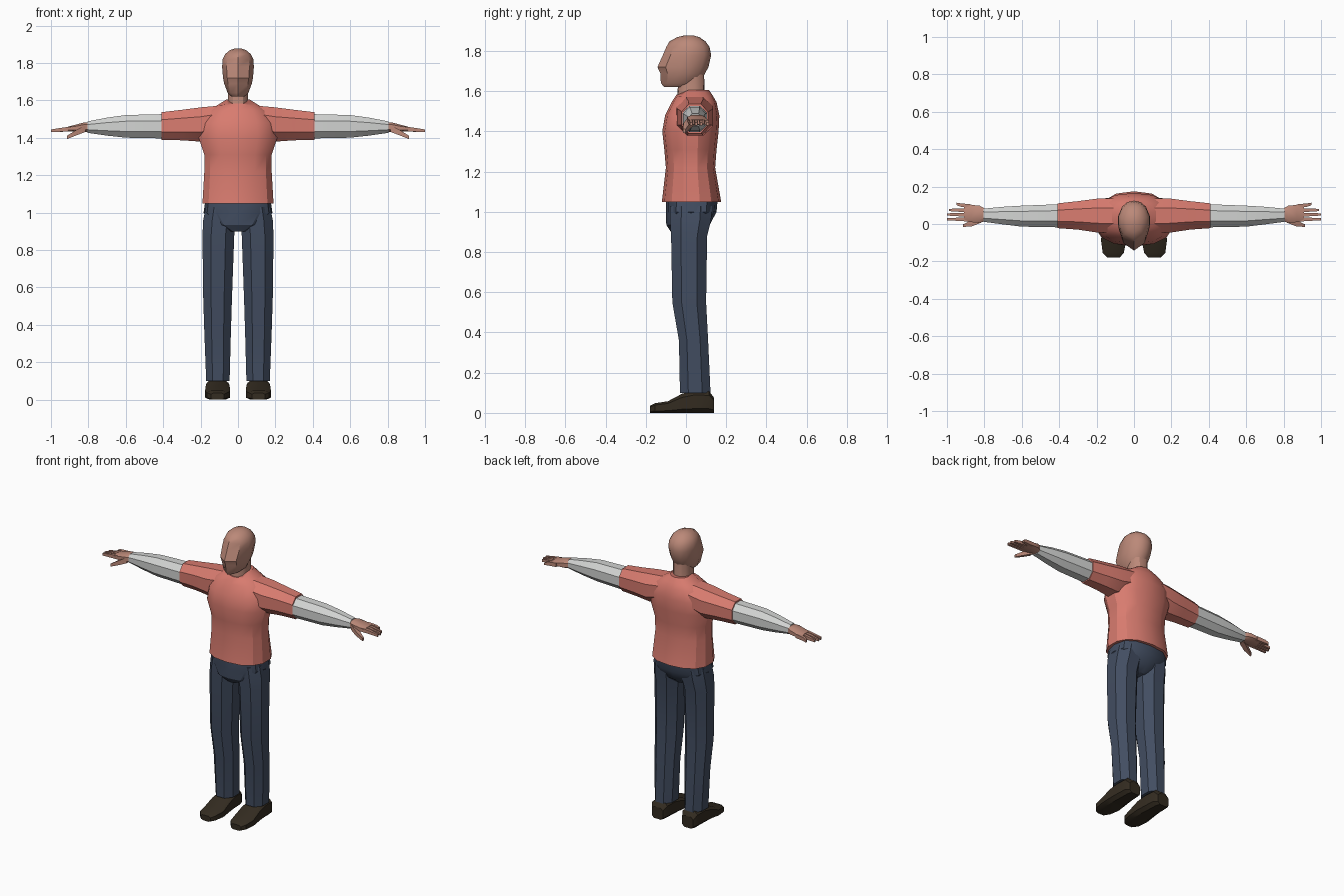
import bpy
import bmesh
from math import cos, sin, pi, radians, copysign

default_cube = bpy.data.objects.get("Cube")
if default_cube:
    bpy.data.objects.remove(default_cube, do_unlink=True)


def make_material(name, red, green, blue):
    material = bpy.data.materials.new(name)
    material.use_nodes = True
    colour = (red, green, blue, 1)
    material.diffuse_color = colour
    shader = material.node_tree.nodes["Principled BSDF"]
    shader.inputs["Base Color"].default_value = colour
    shader.inputs["Roughness"].default_value = 0.8
    return material


skin = make_material("skin", .5, .25, .19)
shirt_red = make_material("shirt red", .69, .2, .16)
sleeve_white = make_material("sleeve white", .65, .66, .65)
trouser_blue = make_material("trouser blue", .055, .075, .12)
shoe_brown = make_material("shoe brown", .034, .025, .015)


def rounded_section(sides, power=1.0, half_turn=False):
    """Closed outline within the unit square, starting at the front."""
    points = []
    for i in range(sides):
        angle = 2 * pi * (i + half_turn / 2) / sides
        u, v = sin(angle), -cos(angle)
        points.append((copysign(abs(u) ** power, u), copysign(abs(v) ** power, v)))
    widest = max(abs(u) for u, v in points)
    deepest = max(abs(v) for u, v in points)
    return [(u / widest, v / deepest) for u, v in points]


def loft(name, axis, rings, section, material, mirror=False, smooth_angle=30):
    """Skin a section through rings of (position, low a, high a, low b, high b)."""
    bm = bmesh.new()
    loops = []
    for t, a0, a1, b0, b1 in rings:
        loop = []
        for u, v in section:
            a = (a0 + a1) / 2 + u * (a1 - a0) / 2
            b = (b0 + b1) / 2 + v * (b1 - b0) / 2
            place = {"X": (t, a, b), "Y": (a, t, b), "Z": (a, b, t)}[axis]
            loop.append(bm.verts.new(place))
        loops.append(loop)
    count = len(section)
    for lower, upper in zip(loops, loops[1:]):
        for i in range(count):
            j = (i + 1) % count
            bm.faces.new((lower[i], lower[j], upper[j], upper[i]))
    bm.faces.new(loops[0])
    bm.faces.new(loops[-1])
    bmesh.ops.recalc_face_normals(bm, faces=bm.faces[:])
    mesh = bpy.data.meshes.new(name)
    bm.to_mesh(mesh)
    bm.free()
    mesh.materials.append(material)
    mesh.shade_smooth()
    mesh.set_sharp_from_angle(angle=radians(smooth_angle))
    part = bpy.data.objects.new(name, mesh)
    bpy.context.scene.collection.objects.link(part)
    if mirror:
        part.modifiers.new("other side", "MIRROR")
    return part


def upright(profile):
    """Turn (height, half width, front, back) into centred rings."""
    return [(z, -w, w, front, back) for z, w, front, back in profile]


body_section = rounded_section(14, .85)
limb_section = rounded_section(8, .9, True)
boxy_section = rounded_section(8, .7, True)
finger_section = rounded_section(4, 1, True)

# Head with a wedge-shaped face
half_head = [(0, -1), (.72, -.68), (1, -.12), (1, .3), (.76, .72), (.42, .93), (0, 1)]
head_section = half_head + [(-u, v) for u, v in half_head[-2:0:-1]]
loft("head", "Z", upright([
    (1.622, .035, -.11, .03),
    (1.64, .055, -.125, .07),
    (1.69, .074, -.128, .095),
    (1.72, .08, -.142, .112),
    (1.78, .085, -.115, .125),
    (1.82, .082, -.098, .117),
    (1.848, .068, -.082, .097),
    (1.868, .045, -.045, .068),
    (1.878, .018, -.005, .035),
]), head_section, skin, smooth_angle=35)

loft("neck", "Z", upright([
    (1.54, .062, -.045, .1),
    (1.6, .053, -.042, .092),
    (1.7, .055, -.035, .09),
]), body_section, skin)

# Shirt body, with the collar lowered at the front
shirt = loft("shirt_body", "Z", upright([
    (1.05, .19, -.12, .175),
    (1.22, .18, -.1, .145),
    (1.31, .18, -.108, .152),
    (1.4, .21, -.118, .162),
    (1.48, .2, -.104, .166),
    (1.545, .16, -.072, .152),
    (1.575, .11, -.052, .135),
    (1.605, .062, -.048, .115),
]), body_section, shirt_red)
for vertex in shirt.data.vertices:
    if vertex.co.z > 1.6 and vertex.co.y < 0:
        vertex.co.z -= .022

loft("shirt_sleeves", "X", [
    (.07, -.05, .135, 1.42, 1.575),
    (.2, -.045, .135, 1.38, 1.563),
    (.3, -.03, .122, 1.387, 1.55),
    (.41, -.022, .11, 1.39, 1.537),
], limb_section, shirt_red, True)

# Pale undershirt sleeves
loft("forearm_sleeves", "X", [
    (.39, -.018, .106, 1.397, 1.527),
    (.6, -.014, .098, 1.401, 1.522),
    (.7, -.002, .092, 1.412, 1.508),
    (.805, .012, .082, 1.427, 1.488),
], limb_section, sleeve_white, True)

# Hands
loft("palms", "X", [
    (.79, .018, .078, 1.433, 1.482),
    (.825, .006, .098, 1.432, 1.482),
    (.87, .01, .102, 1.433, 1.47),
    (.91, .014, .096, 1.435, 1.46),
], boxy_section, skin, True)
finger_rows = {"index": (.024, 1), "middle": (.049, 1), "ring": (.073, .99), "little": (.096, .95)}
for finger, (y, tip) in finger_rows.items():
    drift = .012 if finger == "little" else .002
    loft(finger + "_fingers", "X", [
        (.87, y - .011, y + .009, 1.436, 1.462),
        (.93, y - .009 + drift / 2, y + .009 + drift / 2, 1.434, 1.456),
        (tip, y - .006 + drift, y + .006 + drift, 1.43, 1.445),
    ], finger_section, skin, True)
loft("thumbs", "X", [
    (.815, .008, .045, 1.432, 1.468),
    (.865, -.012, .02, 1.413, 1.442),
    (.915, -.016, -.002, 1.393, 1.411),
], finger_section, skin, True)

# Trousers
loft("trouser_seat", "Z", upright([
    (.9, .045, -.075, .075),
    (.935, .13, -.098, .118),
    (1, .184, -.1, .152),
    (1.07, .174, -.1, .158),
]), rounded_section(12, .75), trouser_blue)
loft("trouser_legs", "Z", [
    (.1, .045, .17, -.03, .122),
    (.36, .038, .18, -.035, .11),
    (.55, .032, .186, -.068, .1),
    (.88, .02, .19, -.074, .105),
    (.96, .01, .186, -.08, .125),
    (1.03, .01, .172, -.08, .13),
], limb_section, trouser_blue, True)

# Shoes
loft("shoes", "Y", [
    (-.178, .075, .145, 0, .036),
    (-.155, .055, .167, 0, .048),
    (-.09, .042, .176, 0, .058),
    (-.02, .045, .172, 0, .095),
    (.04, .05, .168, 0, .11),
    (.115, .055, .165, 0, .108),
    (.14, .07, .15, 0, .075),
], rounded_section(8, .55, True), shoe_brown, True)
